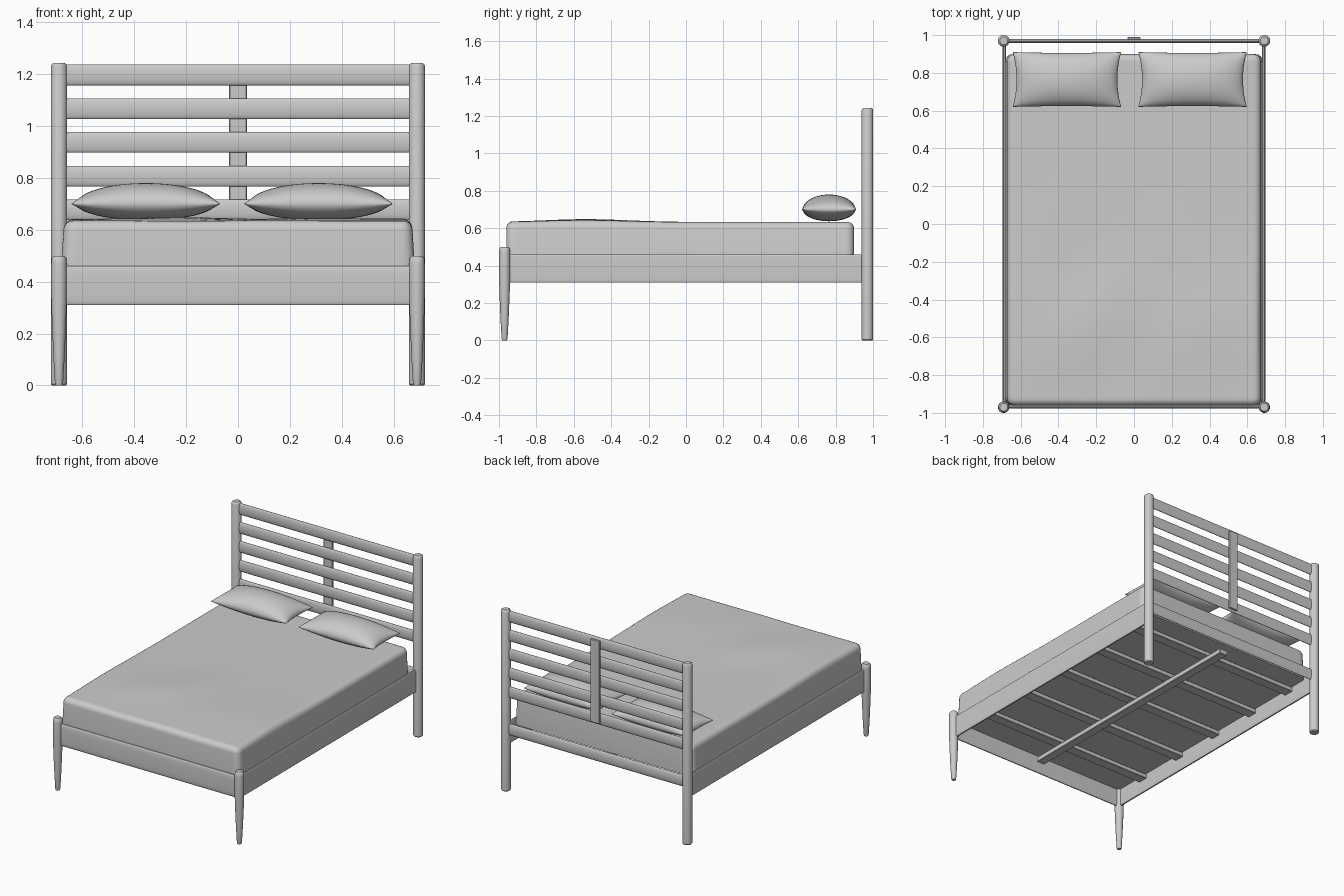
import bpy, bmesh, math
from mathutils import Vector

if "Cube" in bpy.data.objects:
    bpy.data.objects.remove(bpy.data.objects["Cube"], do_unlink=True)

grey = bpy.data.materials.new("plain grey")
grey.use_nodes = True
colour = (0.6, 0.6, 0.6, 1)
grey.diffuse_color = colour
grey.node_tree.nodes["Principled BSDF"].inputs["Base Color"].default_value = colour


def finish(bm, name, angle=35):
    bmesh.ops.recalc_face_normals(bm, faces=bm.faces)
    mesh = bpy.data.meshes.new(name)
    bm.to_mesh(mesh)
    bm.free()
    mesh.materials.append(grey)
    obj = bpy.data.objects.new(name, mesh)
    bpy.context.collection.objects.link(obj)
    bpy.ops.object.select_all(action='DESELECT')
    obj.select_set(True)
    bpy.context.view_layer.objects.active = obj
    bpy.ops.object.shade_smooth_by_angle(angle=math.radians(angle))
    return obj


def loft(name, rings):
    """Skin a list of equal closed rings and cap both ends."""
    bm = bmesh.new()
    loops = [[bm.verts.new(p) for p in ring] for ring in rings]
    n = len(loops[0])
    for a, b in zip(loops, loops[1:]):
        for i in range(n):
            j = (i + 1) % n
            bm.faces.new((a[i], a[j], b[j], b[i]))
    bm.faces.new(loops[0])
    bm.faces.new(loops[-1])
    return finish(bm, name)


def turned(name, x, y, profile, sides=28):
    angles = [math.tau * i / sides for i in range(sides)]
    return loft(name, [[(x + r * math.cos(a), y + r * math.sin(a), z) for a in angles]
                       for z, r in profile])


def bar(name, start, end, depth, height, power=1.0, sides=24):
    """Horizontal bar with a rounded section; a lower power makes it flatter."""
    start, end = Vector(start), Vector(end)
    side = (end - start).normalized().cross(Vector((0, 0, 1)))
    section = []
    for i in range(sides):
        a = math.tau * (i + 0.5) / sides
        c, s = math.cos(a), math.sin(a)
        section.append(side * math.copysign(abs(c) ** power, c) * depth / 2
                       + Vector((0, 0, math.copysign(abs(s) ** power, s) * height / 2)))
    return loft(name, [[p + q for q in section] for p in (start, end)])


def box(name, centre, size):
    bm = bmesh.new()
    bmesh.ops.create_cube(bm, size=1)
    bmesh.ops.scale(bm, vec=size, verts=bm.verts)
    bmesh.ops.translate(bm, vec=centre, verts=bm.verts)
    bmesh.ops.bevel(bm, geom=bm.edges[:], offset=0.003, segments=1, affect='EDGES')
    return finish(bm, name)


# Posts, legs and side rails
X, Y = 0.69, 0.97
post = [(0, 0.026), (0.006, 0.031), (1.23, 0.031), (1.238, 0.028), (1.243, 0.021)]
leg = [(0, 0.013), (0.01, 0.016), (0.12, 0.022), (0.24, 0.027), (0.34, 0.03),
       (0.47, 0.03), (0.49, 0.028), (0.499, 0.021)]
for side, s in (("left", 1), ("right", -1)):
    turned(side + "_head_post", s * X, Y, post)
    turned(side + "_front_leg", s * X, -Y, leg)
    bar(side + "_side_rail", (s * 0.686, -Y, 0.385), (s * 0.686, Y, 0.385), 0.018, 0.152, 0.4)
bar("foot_rail", (-X, -0.968, 0.385), (X, -0.968, 0.385), 0.02, 0.152, 0.6)

# Headboard slats, lower head rail and centre brace
for i in range(5):
    z = 1.197 - 0.13 * i
    bar(f"headboard_slat_{i + 1}", (-X, 0.968, z), (X, 0.968, z), 0.022, 0.08)
bar("head_rail", (-X, 0.968, 0.422), (X, 0.968, 0.422), 0.022, 0.08)
box("headboard_brace", (0, 0.983, 0.935), (0.068, 0.014, 0.57))

# Base slats and the beam below them
for i in range(5):
    box(f"base_slat_{i + 1}", (0, -0.72 + 0.3625 * i, 0.408), (1.36, 0.07, 0.03))
box("centre_beam", (0, -0.02, 0.377), (0.06, 1.82, 0.034))

# Mattress: rounded block with a gently rumpled top
bm = bmesh.new()
bmesh.ops.create_cube(bm, size=1)
bmesh.ops.scale(bm, vec=(1.366, 1.86, 0.207), verts=bm.verts)
bmesh.ops.translate(bm, vec=(0, -0.031, 0.5295), verts=bm.verts)
for v in bm.verts:
    if v.co.z > 0.5:
        v.co.x *= 0.982
upright = [e for e in bm.edges if abs(e.verts[0].co.z - e.verts[1].co.z) > 0.1]
bmesh.ops.bevel(bm, geom=upright, offset=0.04, segments=4, profile=0.5, affect='EDGES')
top = [e for e in bm.edges if min(v.co.z for v in e.verts) > 0.6]
bmesh.ops.bevel(bm, geom=top, offset=0.034, segments=5, profile=0.5, affect='EDGES')
for axis, count, extent in ((0, 22, 0.62), (1, 30, 0.88)):
    for i in range(count + 1):
        p, n = Vector((0, -0.031, 0)), Vector((0, 0, 0))
        p[axis] += extent * (2 * i / count - 1)
        n[axis] = 1
        bmesh.ops.bisect_plane(bm, geom=bm.verts[:] + bm.edges[:] + bm.faces[:],
                               plane_co=p, plane_no=n)
for v in bm.verts:
    x, y, z = v.co
    if z > 0.59:
        fade = min(1, (z - 0.59) / 0.04)
        swell = 0.012 * math.exp(-((y + 0.55) / 0.3) ** 2) * (1 - 0.4 * x * x)
        crease = math.sin(9 * (x - 0.8 * y)) * math.exp(-((x + 0.2) ** 2 + (y + 0.5) ** 2) * 5)
        v.co.z += fade * (swell + 0.004 * crease)
finish(bm, "mattress", 50)


# Pillows: plump cushions with pinched corners and a thin seam
def pillow(name, cx):
    cy, cz, hx, hy = 0.765, 0.7, 0.287, 0.145
    nu, nv = 32, 20
    bm = bmesh.new()
    grids = []
    for s in (1, -1):
        grid = {}
        for i in range(nu + 1):
            for j in range(nv + 1):
                u = math.sin((i / nu - 0.5) * math.pi)
                v = math.sin((j / nv - 0.5) * math.pi)
                x = cx + hx * u * (1 - 0.07 * (1 - v * v))
                y = cy + hy * v * (1 - 0.03 * (1 - u * u))
                puff = max(0, (1 - u * u) * (1 - v * v)) ** 0.5
                lift = 0.08 if s > 0 else 0.063
                grid[i, j] = bm.verts.new((x, y, cz + s * lift * puff))
        for i in range(nu):
            for j in range(nv):
                bm.faces.new((grid[i, j], grid[i + 1, j], grid[i + 1, j + 1], grid[i, j + 1]))
        grids.append(grid)
    bmesh.ops.remove_doubles(bm, verts=bm.verts, dist=0.0002)
    finish(bm, name, 70)


pillow("right_pillow", -0.355)
pillow("left_pillow", 0.31)
